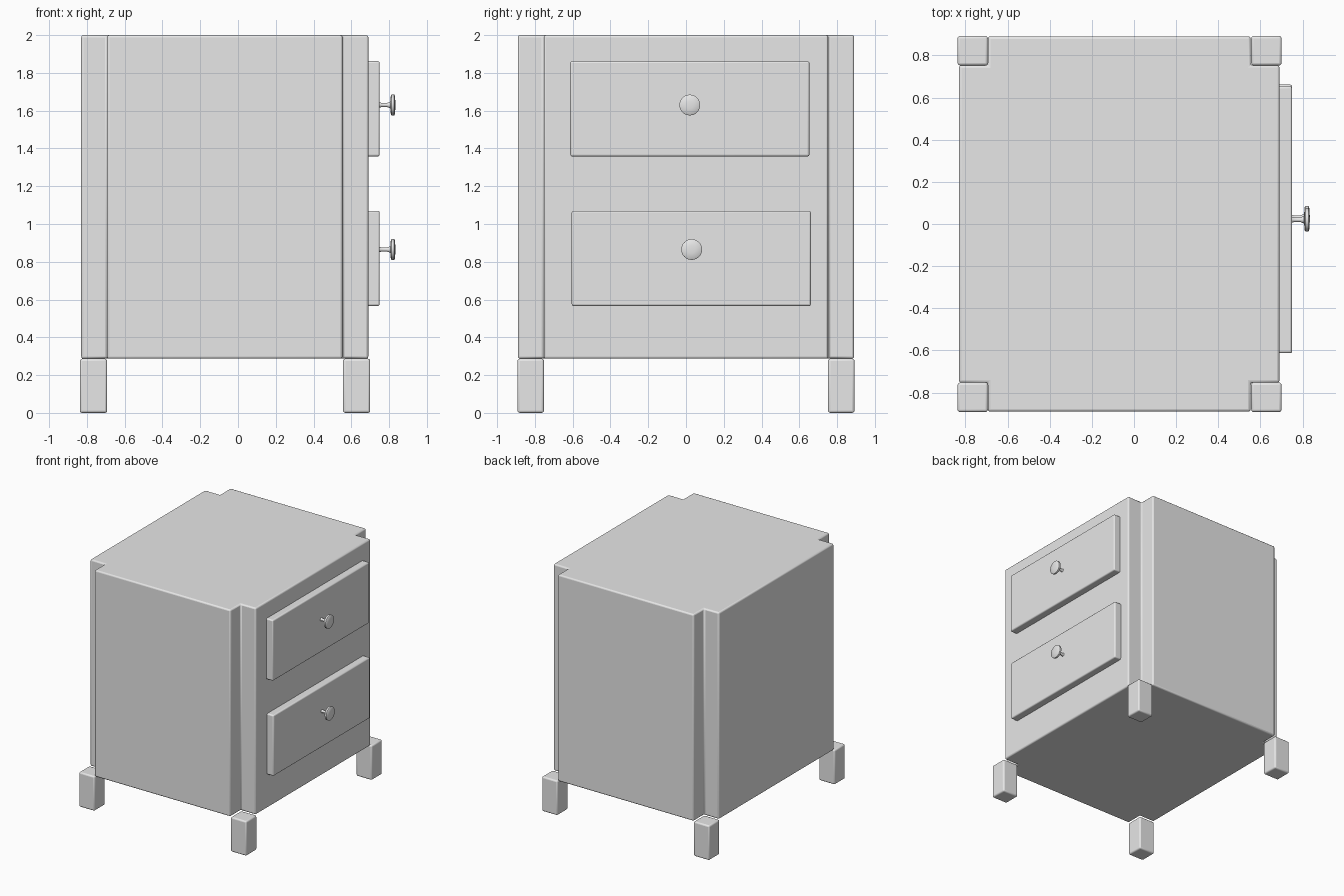
import bpy
import bmesh
import math
from mathutils import Matrix

if "Cube" in bpy.data.objects:
    bpy.data.objects.remove(bpy.data.objects["Cube"])

# One plain painted finish
paint = bpy.data.materials.new("light_grey")
paint.use_nodes = True
grey = (0.8, 0.8, 0.8, 1)
paint.diffuse_color = grey
paint.node_tree.nodes["Principled BSDF"].inputs["Base Color"].default_value = grey


def finish(name, bm, bevel=0):
    bmesh.ops.recalc_face_normals(bm, faces=bm.faces)
    mesh = bpy.data.meshes.new(name)
    bm.to_mesh(mesh)
    bm.free()
    obj = bpy.data.objects.new(name, mesh)
    bpy.context.collection.objects.link(obj)
    mesh.materials.append(paint)
    if bevel:
        mod = obj.modifiers.new("soft_edges", "BEVEL")
        mod.width = bevel
        mod.segments = 3
    bpy.ops.object.select_all(action="DESELECT")
    obj.select_set(True)
    bpy.context.view_layer.objects.active = obj
    bpy.ops.object.shade_smooth_by_angle(angle=math.radians(35))
    return obj


def prism(name, outline, z0, z1, bevel):
    bm = bmesh.new()
    base = bm.faces.new([bm.verts.new((x, y, z0)) for x, y in outline])
    top = bmesh.ops.extrude_face_region(bm, geom=[base])["geom"]
    verts = [v for v in top if isinstance(v, bmesh.types.BMVert)]
    bmesh.ops.translate(bm, verts=verts, vec=(0, 0, z1 - z0))
    return finish(name, bm, bevel)


def box(name, x0, x1, y0, y1, z0, z1, bevel):
    return prism(name, [(x0, y0), (x1, y0), (x1, y1), (x0, y1)], z0, z1, bevel)


# Cabinet body with a square notch down each corner
LEFT, RIGHT, DEPTH, NOTCH = -0.83, 0.69, 0.89, 0.137
outline = []
for sx, sy in ((-1, -1), (1, -1), (1, 1), (-1, 1)):
    x = RIGHT if sx > 0 else LEFT
    corner = [(x, sy * (DEPTH - NOTCH)),
              (x - sx * NOTCH, sy * (DEPTH - NOTCH)),
              (x - sx * NOTCH, sy * DEPTH)]
    outline += corner if sx * sy > 0 else corner[::-1]
prism("cabinet_body", outline, 0.287, 2.0, 0.012)

# Stubby legs under the notches
for x_name, x in (("back", -0.765), ("drawer_side", 0.628)):
    for y_name, y in (("near", -0.822), ("far", 0.822)):
        box(f"{x_name}_{y_name}_leg", x - 0.072, x + 0.072,
            y - 0.07, y + 0.07, 0, 0.287, 0.012)


# Lathed knob: thin flared stem and a shallow round head
def knob(name, y, z):
    profile = [(0, 0.015), (0.012, 0.011), (0.04, 0.01), (0.06, 0.018),
               (0.062, 0.05), (0.066, 0.055), (0.08, 0.055),
               (0.084, 0.05), (0.086, 0.02), (0.088, 0)]
    bm = bmesh.new()
    pts = [bm.verts.new((x, r, 0)) for x, r in profile]
    edges = [bm.edges.new(pair) for pair in zip(pts, pts[1:])]
    bmesh.ops.spin(bm, geom=pts + edges, axis=(1, 0, 0), cent=(0, 0, 0),
                   angle=math.tau, steps=32)
    bmesh.ops.remove_doubles(bm, verts=bm.verts, dist=0.0001)
    bmesh.ops.transform(bm, verts=bm.verts, matrix=Matrix.Translation((0.747, y, z)))
    finish(name, bm)


# Two drawer fronts, each with its knob
for name, y, z, knob_y, knob_z in (("upper", 0.02, 1.61, 0.02, 1.63),
                                   ("lower", 0.028, 0.818, 0.03, 0.865)):
    box(f"{name}_drawer_front", 0.67, 0.75, y - 0.633, y + 0.633,
        z - 0.252, z + 0.252, 0.01)
    knob(f"{name}_drawer_knob", knob_y, knob_z)
